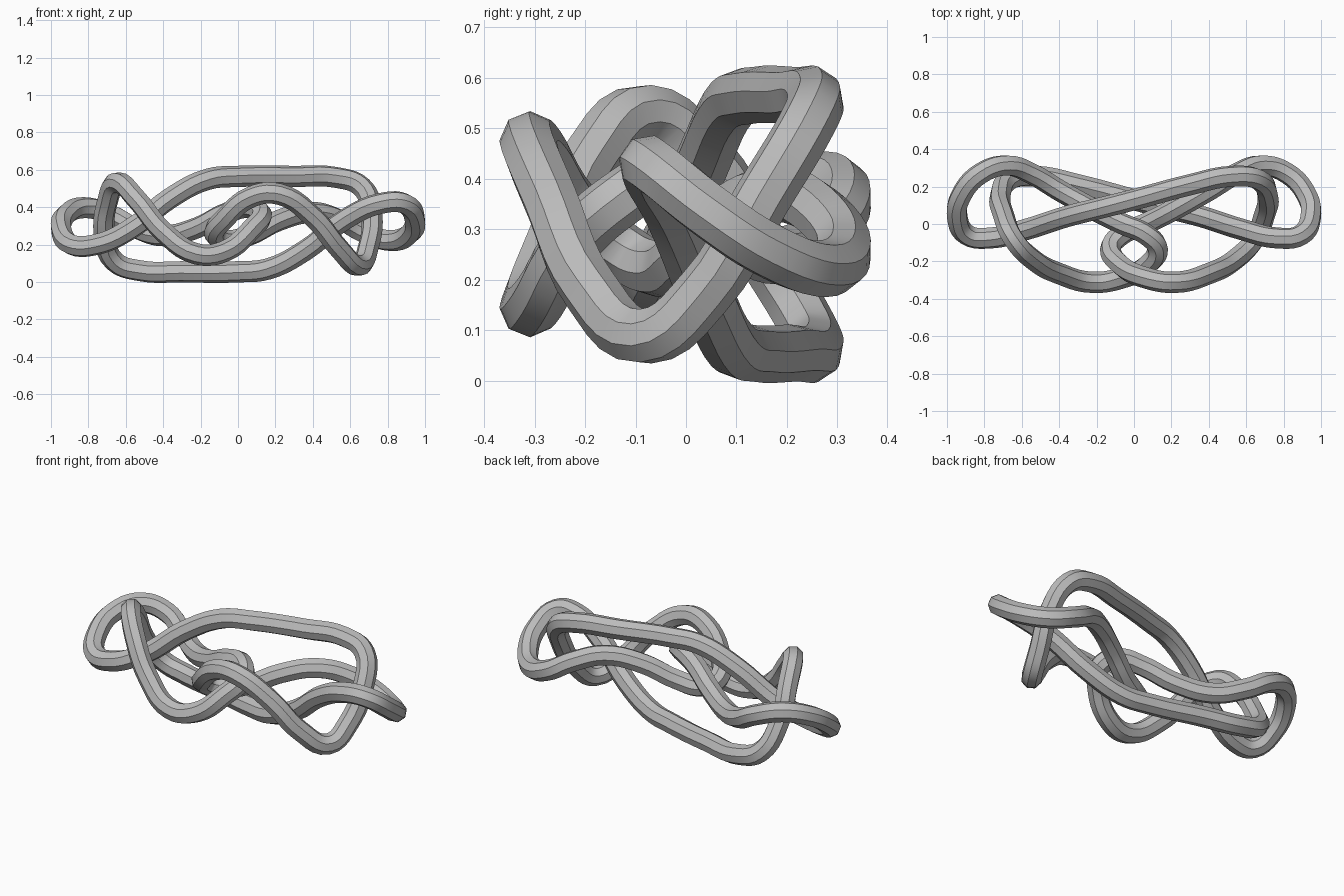
import bpy

if "Cube" in bpy.data.objects:
    bpy.data.objects.remove(bpy.data.objects["Cube"], do_unlink=True)

MID_Z = 0.31

grey = bpy.data.materials.new("plain_grey")
grey.use_nodes = True
colour = (0.5, 0.5, 0.5, 1)
grey.diffuse_color = colour
grey.node_tree.nodes["Principled BSDF"].inputs["Base Color"].default_value = colour

# Centre line of half the knot: top strand, front bend, clasp, side loop
half = [
    (0.00, 0.13, 0.565), (0.30, 0.21, 0.565), (0.52, 0.255, 0.56),
    (0.66, 0.24, 0.51), (0.715, 0.15, 0.36), (0.695, 0.04, 0.18),
    (0.645, -0.08, 0.088), (0.54, -0.19, 0.18), (0.40, -0.265, 0.35),
    (0.22, -0.312, 0.47), (0.07, -0.29, 0.455), (-0.07, -0.22, 0.34),
    (-0.125, -0.13, 0.26), (-0.07, -0.06, 0.222), (0.06, 0.00, 0.25),
    (0.22, 0.08, 0.33), (0.40, 0.18, 0.372), (0.55, 0.27, 0.33),
    (0.68, 0.313, 0.26), (0.82, 0.27, 0.222), (0.92, 0.16, 0.26),
    (0.945, 0.04, 0.34), (0.89, -0.06, 0.42), (0.77, -0.075, 0.422),
    (0.58, -0.03, 0.34), (0.36, 0.04, 0.17), (0.16, 0.09, 0.07),
]
# The other half is the same strand turned half way round the y axis
points = half + [(-x, y, 2 * MID_Z - z) for x, y, z in half]

# Closed eight-sided tube along the centre line
curve = bpy.data.curves.new("knotted_tube", "CURVE")
curve.dimensions = "3D"
curve.resolution_u = 5
curve.bevel_depth = 0.057
curve.bevel_resolution = 2
spline = curve.splines.new("BEZIER")
spline.bezier_points.add(len(points) - 1)
for knot, p in zip(spline.bezier_points, points):
    knot.co = p
    knot.handle_left_type = knot.handle_right_type = "AUTO"
spline.use_cyclic_u = True
curve.materials.append(grey)

tube = bpy.data.objects.new("knotted_tube", curve)
bpy.context.collection.objects.link(tube)
bpy.ops.object.select_all(action="DESELECT")
tube.select_set(True)
bpy.context.view_layer.objects.active = tube
bpy.ops.object.convert(target="MESH")
bpy.ops.object.shade_smooth_by_angle()
